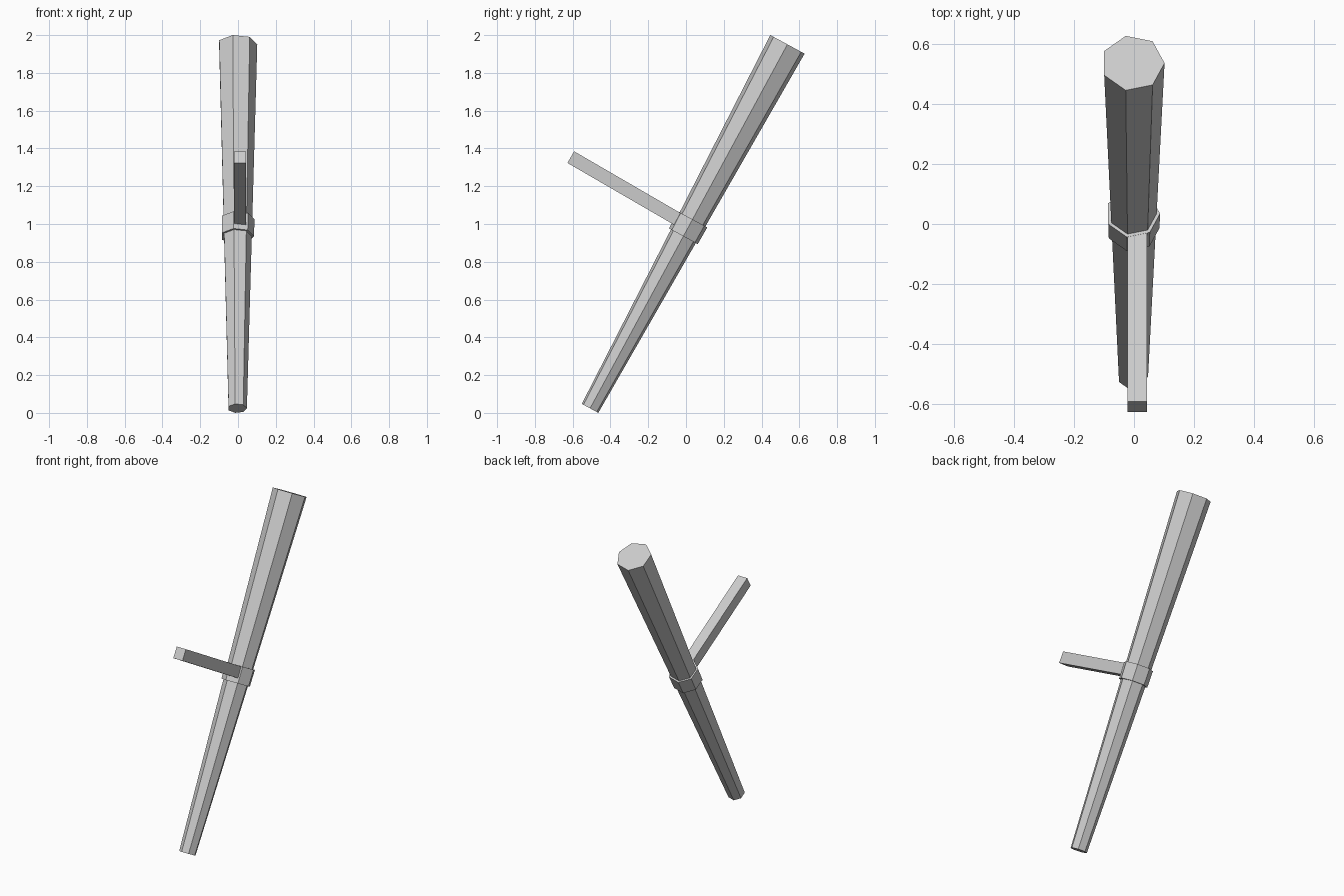
import bpy
import bmesh
from math import cos, sin, tau
from mathutils import Vector, Matrix

cube = bpy.data.objects.get("Cube")
if cube:
    bpy.data.objects.remove(cube, do_unlink=True)

# One plain grey for every part
grey = bpy.data.materials.new("light_grey")
grey.use_nodes = True
colour = (0.6, 0.6, 0.6, 1)
grey.diffuse_color = colour
grey.node_tree.nodes["Principled BSDF"].inputs["Base Color"].default_value = colour


def finish(name, bm):
    bmesh.ops.recalc_face_normals(bm, faces=bm.faces)
    mesh = bpy.data.meshes.new(name)
    bm.to_mesh(mesh)
    bm.free()
    mesh.materials.append(grey)
    obj = bpy.data.objects.new(name, mesh)
    bpy.context.collection.objects.link(obj)
    return obj


def tapered_rod(name, start, end, r_start, r_end, sides=7):
    """Closed prism between two points, one corner pointing along +x."""
    axis = (end - start).normalized()
    across = axis.cross(Vector((1, 0, 0)))
    bm = bmesh.new()
    rings = []
    for centre, r in ((start, r_start), (end, r_end)):
        rings.append([bm.verts.new(centre + r * Vector((cos(tau * i / sides), 0, 0))
                                   + across * r * sin(tau * i / sides))
                      for i in range(sides)])
    for ring in rings:
        bm.faces.new(ring)
    for i in range(sides):
        j = (i + 1) % sides
        bm.faces.new((rings[0][i], rings[0][j], rings[1][j], rings[1][i]))
    return finish(name, bm)


def bar(name, start, end, width, thickness):
    """Box between two points, its width along x."""
    axis = (end - start).normalized()
    side = Vector((1, 0, 0))
    up = axis.cross(side)
    turn = Matrix((side, axis, up)).transposed().to_4x4()
    size = Matrix.Diagonal((width, (end - start).length, thickness, 1))
    bm = bmesh.new()
    bmesh.ops.create_cube(bm, size=1,
                          matrix=Matrix.Translation((start + end) / 2) @ turn @ size)
    return finish(name, bm)


# Leaning tapered shaft
foot = Vector((-0.004, -0.508, 0.024))
head = Vector((-0.004, 0.537, 1.951))
tapered_rod("shaft", foot, head, 0.051, 0.106)

# Collar around the middle of the shaft
middle = foot.lerp(head, 0.496)
half = (head - foot).normalized() * 0.051
tapered_rod("collar", middle - half, middle + half, 0.089, 0.091)

# Side handle rising from the collar
bar("side_handle", Vector((0.011, -0.01, 1.006)), Vector((0.011, -0.61, 1.354)), 0.065, 0.071)
